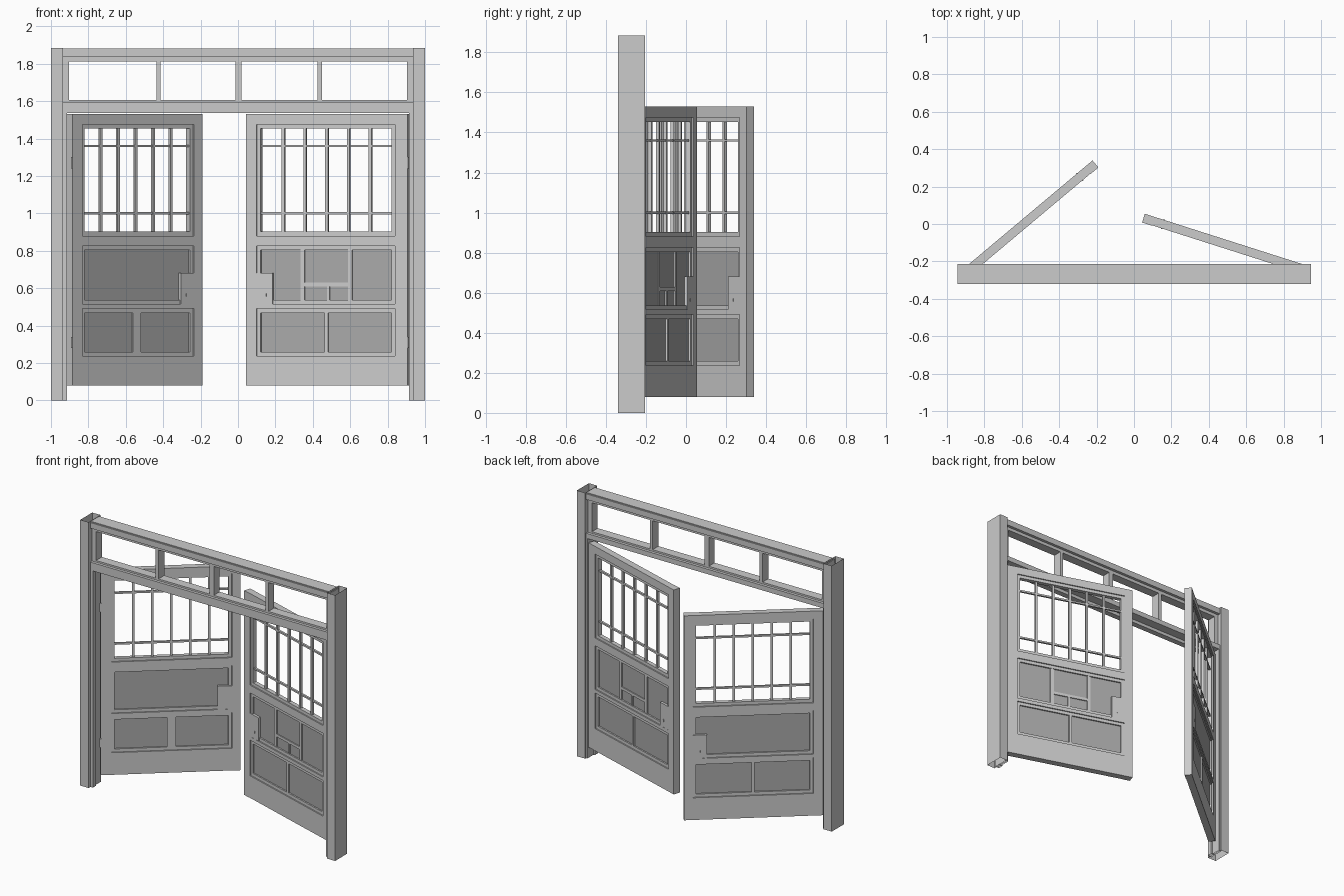
import bpy, bmesh, math
from mathutils import Matrix, Vector

if "Cube" in bpy.data.objects:
    bpy.data.objects.remove(bpy.data.objects["Cube"])

dark = bpy.data.materials.new("panel_grey")
dark.diffuse_color = (0.4, 0.4, 0.4, 1)
dark.use_nodes = True
dark.node_tree.nodes["Principled BSDF"].inputs["Base Color"].default_value = dark.diffuse_color


def make(name, boxes, M=Matrix(), mat=None, open_ends=False):
    """One object from a list of boxes (x0, x1, y0, y1, z0, z1)."""
    bm = bmesh.new()
    for x0, x1, y0, y1, z0, z1 in boxes:
        c = Vector((x0 + x1, y0 + y1, z0 + z1)) / 2
        s = (abs(x1 - x0), abs(y1 - y0), abs(z1 - z0), 1)
        bmesh.ops.create_cube(bm, size=1, matrix=Matrix.Translation(c) @ Matrix.Diagonal(s))
    if open_ends:
        bm.normal_update()
        ends = [f for f in bm.faces if abs(f.normal.z) > 0.9]
        bmesh.ops.delete(bm, geom=ends, context='FACES')
    me = bpy.data.meshes.new(name)
    bm.to_mesh(me)
    bm.free()
    ob = bpy.data.objects.new(name, me)
    bpy.context.collection.objects.link(ob)
    ob.matrix_world = M
    if mat:
        me.materials.append(mat)
    return ob


# Posts (hollow, open at top and bottom) and jambs
F, B = -0.32, -0.215
for s, side in ((-1, "left"), (1, "right")):
    make(side + "_post", [(s * 0.935, s, -0.34, -0.205, 0, 1.885)], open_ends=True)
    make(side + "_jamb", [(s * 0.915, s * 0.945, F, -0.285, 0, 1.56),
                          (s * 0.925, s * 0.945, -0.285, B, 0, 1.56)], open_ends=True)

# Head beam and transom
make("head_beam", [(-0.945, 0.945, F, B, 1.835, 1.875),
                   (-0.94, 0.94, F + 0.006, B - 0.006, 1.875, 1.882)])
make("transom_rail", [(-0.945, 0.945, F, B, 1.56, 1.595),
                      (-0.925, 0.925, F, -0.28, 1.537, 1.56)])
ty0, ty1 = -0.30, -0.235
make("transom_frame", [(-0.935, 0.935, ty0, ty1, 1.812, 1.835),
                       (-0.935, 0.935, ty0, ty1, 1.595, 1.607),
                       (-0.935, -0.903, ty0, ty1, 1.607, 1.812),
                       (0.903, 0.935, ty0, ty1, 1.607, 1.812)])
make("transom_mullions", [(x - w, x + w, ty0, ty1, 1.607, 1.812)
                          for x, w in ((-0.425, 0.011), (0.003, 0.017), (0.437, 0.011))])

# Doors
W, T = 0.905, 0.0235            # width and half thickness
U0, U1 = 0.07, 0.848            # stile edges
Z0, Z1 = 0.08, 1.53
OPEN = [(0.237, 0.49), (0.515, 0.825), (0.88, 1.475)]


def door(side, s, origin, angle):
    M = Matrix.Translation((*origin, 0)) @ Matrix.Rotation(-s * math.radians(angle), 4, 'Z')

    def part(name, boxes, mat=None):
        return make(side + "_" + name,
                    [(-s * a, -s * b, *rest) for a, b, *rest in boxes], M, mat)

    # stiles and rails
    edges = [Z0] + [z for o in OPEN for z in o] + [Z1]
    part("door_stiles", [(0, U0, -T, T, Z0, Z1), (U1, W, -T, T, Z0, Z1)])
    part("door_rails", [(U0, U1, -T, T, edges[i], edges[i + 1])
                        for i in range(0, len(edges), 2)])
    # recessed inner frames
    t, b = 0.015, 0.022
    trim = []
    for z0, z1 in OPEN:
        trim += [(U0, U0 + b, -t, t, z0, z1), (U1 - b, U1, -t, t, z0, z1),
                 (U0 + b, U1 - b, -t, t, z0, z0 + b), (U0 + b, U1 - b, -t, t, z1 - b, z1)]
    part("door_inner_frames", trim)
    # glazing bars
    a0, a1 = U0 + b, U1 - b
    g = 0.008
    bars = [(a0 + (a1 - a0) * i / 6 - g, a0 + (a1 - a0) * i / 6 + g, -g, g, 0.90, 1.455)
            for i in range(1, 6)]
    bars += [(a0, a1, -g * 0.9, g * 0.9, z - 0.006, z + 0.006) for z in (1.0, 1.36)]
    part("window_bars", bars)
    # solid panels
    part("door_panels", [(a0, a1, -0.005, 0.005, z0 + b, z1 - b) for z0, z1 in OPEN[:2]], dark)
    m = (a0 + a1) / 2
    if s < 0:
        mull = [(m - 0.028, m + 0.028, -t, 0, 0.259, 0.468),
                (m - 0.01, m + 0.01, 0, t, 0.259, 0.468)]
    else:
        mull = [(m - 0.01, m + 0.01, -t, t, 0.259, 0.468)]
        # dividers of the patterned middle panel
        k = 0.012
        part("panel_dividers", [(0.326 - k, 0.326 + k, -k, k, 0.537, 0.803),
                                (0.593 - k, 0.593 + k, -k, k, 0.537, 0.803),
                                (0.338, 0.581, -k, k, 0.609, 0.629),
                                (0.44, 0.455, -k, k, 0.537, 0.609)])
    part("lower_mullion", mull)
    # lock block and knobs
    part("lock_block", [(0.757, U1, -T + 0.001, T - 0.001, 0.515, 0.68)])
    part("keyhole", [(0.792, 0.80, -T - 0.003, T + 0.003, 0.556, 0.572)])
    # meeting strip and sill on the front
    part("meeting_strip", [(U1 + 0.002, W, -T - 0.002, -T, Z0, Z1)])
    # hinges
    part("hinges", [(-0.006, 0.006, -T - 0.006, -T + 0.006, z - 0.03, z + 0.03)
                    for z in (0.31, 1.27)])


door("left", -1, (-0.900, -0.260), 40)
door("right", 1, (0.913, -0.243), 17.7)
